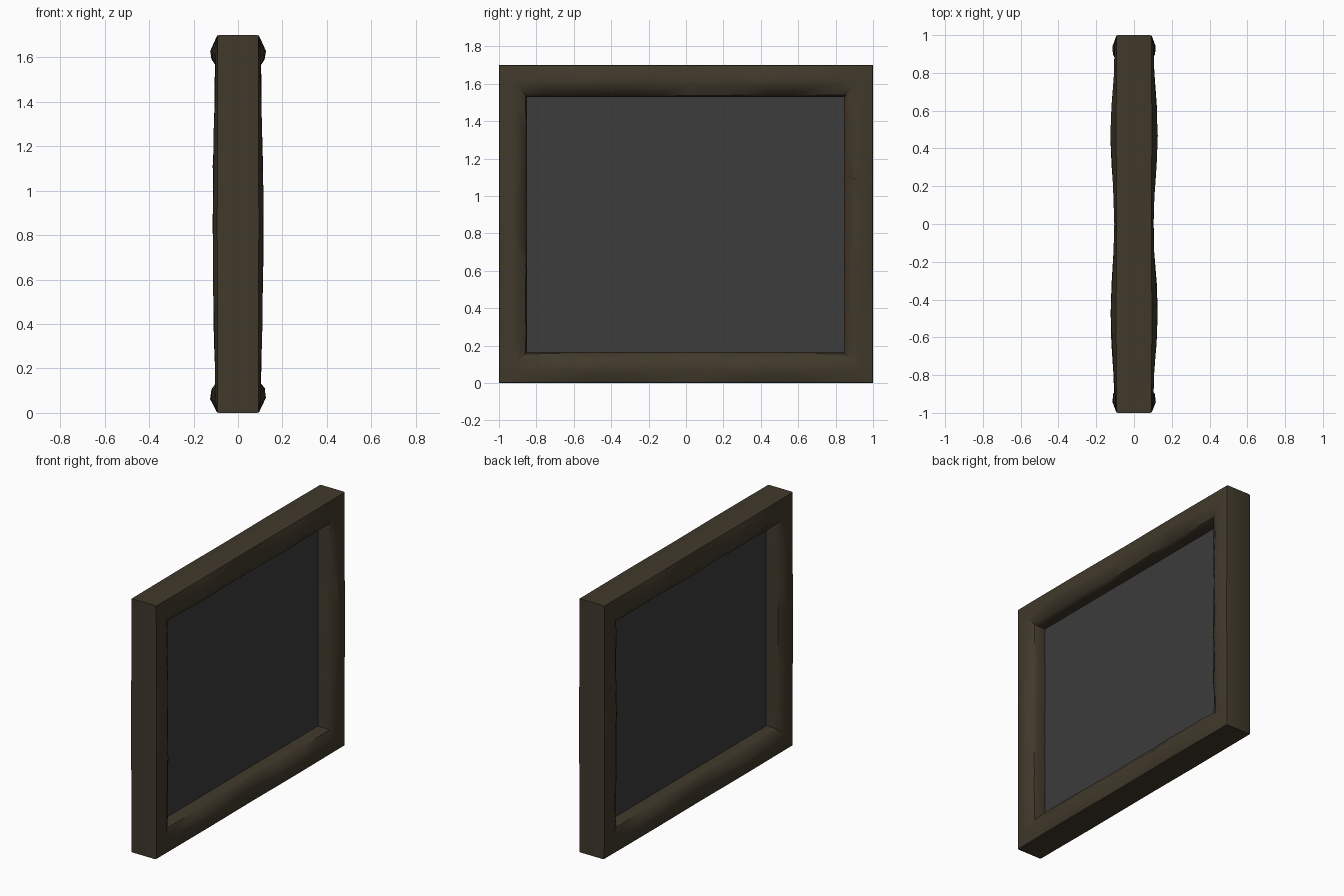
import bpy, bmesh, math, random
from mathutils import Vector

if "Cube" in bpy.data.objects:
    bpy.data.objects.remove(bpy.data.objects["Cube"])

random.seed(4)


def material(name, rgba):
    m = bpy.data.materials.new(name)
    m.diffuse_color = rgba
    m.use_nodes = True
    m.node_tree.nodes["Principled BSDF"].inputs["Base Color"].default_value = m.diffuse_color
    return m


wood = material("dark weathered wood", (0.052, 0.041, 0.024, 1))
glass = material("smoky grey glass", (0.045, 0.045, 0.045, 0.8))


def finish(name, bm, mat):
    bmesh.ops.recalc_face_normals(bm, faces=bm.faces)
    me = bpy.data.meshes.new(name)
    bm.to_mesh(me)
    bm.free()
    me.materials.append(mat)
    ob = bpy.data.objects.new(name, me)
    bpy.context.collection.objects.link(ob)
    return ob


# Outer and inner corners of the frame in (y, z), bottom-left first
OUTER = [(-1, 0), (1, 0), (1, 1.7), (-1, 1.7)]
INNER = [(-0.85, 0.165), (0.845, 0.165), (0.845, 1.53), (-0.85, 1.53)]
STEPS = 12

# Cross-section: (inset fraction, side of x, part of the crest swell, base half depth)
HALF = [(0.0, 0.0, 0.085), (0.015, 0.1, 0.092), (0.4, 1.0, 0.1),
        (0.65, 0.8, 0.1), (0.94, 0.3, 0.078), (1.0, 0.0, 0.06)]
PROFILE = [(u, 1, k, d) for u, k, d in HALF] + [(u, -1, k, d) for u, k, d in reversed(HALF)]


def swell(side, s):
    """Hand-hewn bulge along a bar."""
    if side % 2 == 0:
        return 0.003 + 0.021 * math.sin(2 * math.pi * s) ** 2
    return 0.014 * math.sin(math.pi * s)


# Wooden frame: the profile swept round the mitred rectangle
bm = bmesh.new()
rings = []
for side in range(4):
    a, b = side, (side + 1) % 4
    for i in range(STEPS):
        s = i / STEPS
        ring = []
        for u, sx, k, d in PROFILE:
            start = Vector(OUTER[a]).lerp(Vector(INNER[a]), u)
            end = Vector(OUTER[b]).lerp(Vector(INNER[b]), u)
            p = start.lerp(end, s)
            x = d + k * swell(side, s)
            if 0 < i and 0.3 < u < 1:
                x += random.uniform(-0.003, 0.002)
                p += Vector((random.uniform(-1, 1), random.uniform(-1, 1))) * 0.004
            ring.append(bm.verts.new((sx * x, p.x, p.y)))
        rings.append(ring)
for r, ring in enumerate(rings):
    nxt = rings[(r + 1) % len(rings)]
    for j in range(len(ring)):
        k = (j + 1) % len(ring)
        bm.faces.new((ring[j], ring[k], nxt[k], nxt[j]))
frame = finish("window_frame", bm, wood)

# Glass pane in the middle of the frame
bm = bmesh.new()
bm.faces.new([bm.verts.new((0, y, z)) for y, z in INNER])
finish("glass_pane", bm, glass)

# Smooth wood with crisp outer edges
bpy.context.view_layer.objects.active = frame
frame.select_set(True)
bpy.ops.object.shade_smooth_by_angle(angle=math.radians(35))
